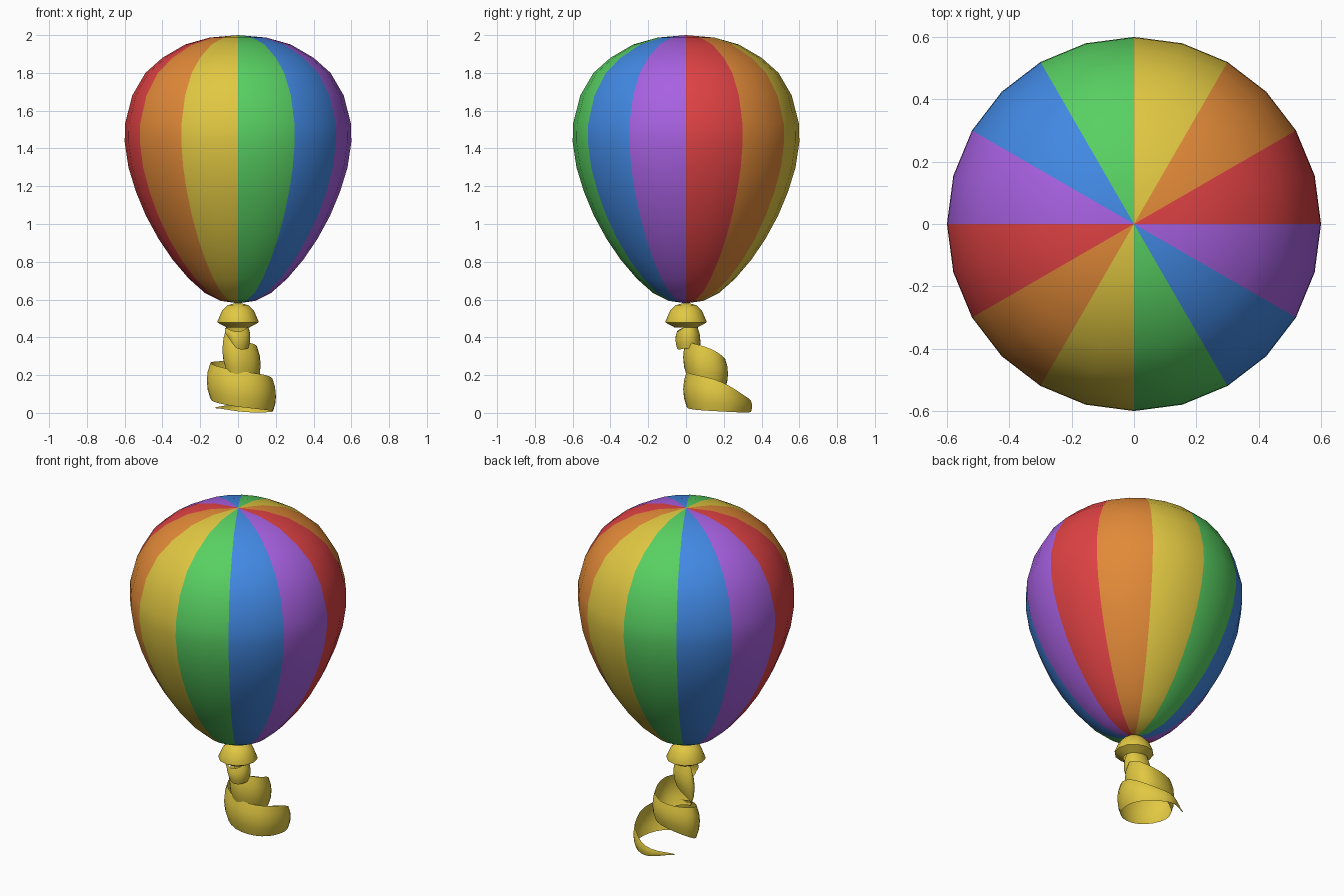
import bpy, bmesh, math
from mathutils import Vector

if "Cube" in bpy.data.objects:
    bpy.data.objects.remove(bpy.data.objects["Cube"])


def material(name, rgb):
    m = bpy.data.materials.new(name)
    lin = [((c / 255 + 0.055) / 1.055) ** 2.4 for c in rgb]
    m.diffuse_color = (*lin, 1)
    m.use_nodes = True
    m.node_tree.nodes["Principled BSDF"].inputs["Base Color"].default_value = m.diffuse_color
    return m


RAINBOW = [material(n, c) for n, c in (
    ("red", (224, 66, 68)), ("orange", (226, 138, 56)), ("yellow", (225, 200, 66)),
    ("green", (88, 208, 98)), ("blue", (66, 137, 228)), ("purple", (168, 97, 226)))]
YELLOW = RAINBOW[2]


def finish(name, bm, mats, angle):
    me = bpy.data.meshes.new(name)
    bm.to_mesh(me)
    bm.free()
    for m in mats:
        me.materials.append(m)
    ob = bpy.data.objects.new(name, me)
    bpy.context.collection.objects.link(ob)
    bpy.ops.object.select_all(action='DESELECT')
    ob.select_set(True)
    bpy.context.view_layer.objects.active = ob
    bpy.ops.object.shade_smooth_by_angle(angle=math.radians(angle))
    return ob


def lathe(profile, sides):
    """Revolve (radius, z) points, bottom to top, around the z axis."""
    bm = bmesh.new()
    rings = []
    for r, z in profile:
        if r == 0:
            rings.append([bm.verts.new((0, 0, z))] * sides)
        else:
            rings.append([bm.verts.new((r * math.cos(2 * math.pi * i / sides),
                                        r * math.sin(2 * math.pi * i / sides), z))
                          for i in range(sides)])
    for a, b in zip(rings, rings[1:]):
        for i in range(sides):
            j = (i + 1) % sides
            quad = list(dict.fromkeys((a[i], a[j], b[j], b[i])))
            bm.faces.new(quad)
    return bm


# Envelope: teardrop lower half, fuller crown, twelve coloured gores
profile = [(0, 0.58), (0.09, 0.593), (0.175, 0.635), (0.26, 0.71), (0.345, 0.81),
           (0.42, 0.92), (0.488, 1.045), (0.54, 1.17), (0.58, 1.30), (0.6, 1.434),
           (0.598, 1.53), (0.56, 1.68), (0.49, 1.80), (0.40, 1.88),
           (0.28, 1.95), (0.15, 1.987), (0, 2.0)]
bm = lathe(profile, 24)
for f in bm.faces:
    c = f.calc_center_median()
    f.material_index = int(math.degrees(math.atan2(c.y, c.x)) % 360 // 30) % 6
finish("balloon_envelope", bm, RAINBOW, 60)

# Knot: flared skirt tucked back in underneath
knot = [(0.06, 0.452), (0.108, 0.478), (0.108, 0.486), (0.085, 0.54), (0.055, 0.57), (0, 0.585)]
finish("knot", lathe(knot, 12), [YELLOW], 35)

# Ribbon: widening curl, control points are x, y, lower z, upper z
path = [(-0.07, -0.02, 0.42, 0.45), (0.0, -0.055, 0.34, 0.43),
        (0.065, 0.01, 0.34, 0.46), (0.0, 0.075, 0.30, 0.46),
        (-0.083, 0.04, 0.22, 0.45), (0.015, -0.012, 0.19, 0.385),
        (0.12, 0.1, 0.16, 0.35), (0.02, 0.222, 0.14, 0.285),
        (-0.165, 0.13, 0.075, 0.265), (0.02, -0.015, 0.03, 0.22),
        (0.2, 0.14, 0.01, 0.18), (0.07, 0.34, 0.003, 0.075),
        (-0.12, 0.28, 0.025, 0.03)]


def hermite(p0, p1, p2, p3, t):
    """Spline whose x and y bulge like circular arcs at quarter-turn points."""
    out = []
    for k, (a, b, c, d) in enumerate(zip(p0, p1, p2, p3)):
        s = 0.8 if k < 2 else 0.5
        m, n = (c - a) * s, (d - b) * s
        out.append((2 * t**3 - 3 * t**2 + 1) * b + (t**3 - 2 * t**2 + t) * m
                   + (3 * t**2 - 2 * t**3) * c + (t**3 - t**2) * n)
    return out


pts = [path[0]] + path + [path[-1]]
samples = [hermite(*pts[i:i + 4], s / 6) for i in range(len(path) - 1) for s in range(6)]
samples.append(path[-1])
bm = bmesh.new()
last = None
for i, (x, y, lo, hi) in enumerate(samples):
    a, b = samples[max(i - 1, 0)], samples[min(i + 1, len(samples) - 1)]
    out = Vector((b[1] - a[1], a[0] - b[0])).normalized()
    row = []
    for v in (0, 0.25, 0.5, 0.75, 1):
        inset = 0.1 * (hi - lo) * (2 * v - 1) ** 2      # slightly bowed band
        row.append(bm.verts.new((x - out.x * inset, y - out.y * inset,
                                 max(lo + (hi - lo) * v, 0))))
    if last:
        for k in range(4):
            bm.faces.new((last[k], row[k], row[k + 1], last[k + 1]))
    last = row
finish("curled_ribbon", bm, [YELLOW], 60)
